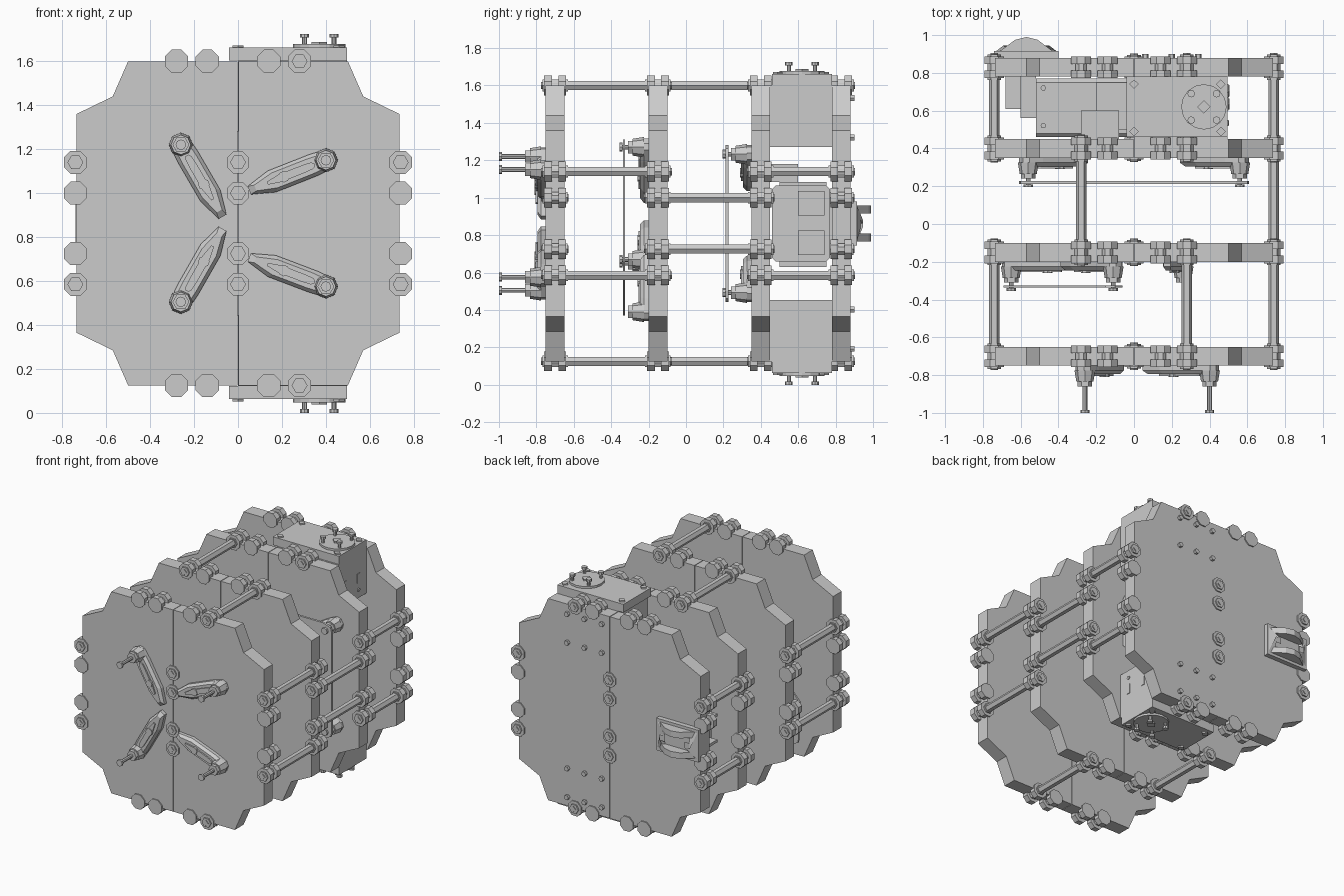
import bpy, bmesh, math
from mathutils import Vector

if "Cube" in bpy.data.objects:
    bpy.data.objects.remove(bpy.data.objects["Cube"])

CZ = 0.8625                      # height of the long axis
PLATES = [(-0.75, -0.65), (-0.2, -0.1), (0.35, 0.45), (0.78, 0.88)]


def finish(bm, name):
    bmesh.ops.recalc_face_normals(bm, faces=bm.faces)
    me = bpy.data.meshes.new(name)
    bm.to_mesh(me)
    bm.free()
    ob = bpy.data.objects.new(name, me)
    bpy.context.collection.objects.link(ob)
    return ob


def place(a, b, t, axis):
    return {'x': (t, a, b), 'y': (a, t, b), 'z': (a, b, t)}[axis]


def loft(bm, p0, p1, t0, t1, axis='y'):
    """Closed solid between two matching outlines at t0 and t1."""
    v0 = [bm.verts.new(place(a, b, t0, axis)) for a, b in p0]
    v1 = [bm.verts.new(place(a, b, t1, axis)) for a, b in p1]
    bm.faces.new(v0)
    bm.faces.new(v1[::-1])
    n = len(v0)
    for i in range(n):
        bm.faces.new((v0[i], v0[(i + 1) % n], v1[(i + 1) % n], v1[i]))


def prism(bm, pts, t0, t1, axis='y'):
    loft(bm, pts, pts, t0, t1, axis)


def ngon(a, b, r, n, turn=0.0):
    return [(a + r * math.cos(turn + 2 * math.pi * i / n),
             b + r * math.sin(turn + 2 * math.pi * i / n)) for i in range(n)]


def cyl(bm, a, b, r, t0, t1, n=8, axis='y', turn=0.0):
    prism(bm, ngon(a, b, r, n, turn), t0, t1, axis)


def box(bm, x0, x1, y0, y1, z0, z1):
    prism(bm, [(x0, z0), (x1, z0), (x1, z1), (x0, z1)], y0, y1)


# Main plates, each in two halves with a fine seam
half = [(0.002, .7375), (.5, .7375), (.57, .5775), (.735, .4975)]
half += [(x, -z) for x, z in reversed(half)]
for i, (lo, hi) in enumerate(PLATES):
    bm = bmesh.new()
    for s in (1, -1):
        prism(bm, [(s * x, CZ + z) for x, z in half], lo, hi)
    finish(bm, f"plate_{i + 1}")

# Edge bosses: two octagonal flanges with a narrower hub
edge = [(x, CZ + s * .7375) for x in (-.28, -.14, .14, .28) for s in (1, -1)]
edge += [(s * .74, CZ + h) for h in (.2775, .1375, -.1375, -.2775) for s in (1, -1)]
centre = [(0, CZ + h) for h in (.2775, .1375, -.1375, -.2775)]
bm = bmesh.new()
for lo, hi in PLATES:
    for x, z in edge:
        t = math.pi / 8
        cyl(bm, x, z, .057, lo - .008, lo + .033, 8, turn=t)
        cyl(bm, x, z, .057, hi - .033, hi + .008, 8, turn=t)
        cyl(bm, x, z, .032, lo, hi, 8, turn=t)
    for x, z in centre:
        cyl(bm, x, z, .055, lo - .008, hi + .008, 8, turn=math.pi / 8)
finish(bm, "edge_bosses")

# Spacer rods, hexagonal, with nuts outside the plates
outer = [(s * .74, CZ + h) for s in (1, -1) for h in (.2775, -.2775)]
sets = [outer + [(.28, 1.6), (.28, .125)],
        [(.74, CZ + .1375), (.74, CZ - .1375), (-.28, 1.6), (-.28, .125)],
        outer + [(.28, 1.6), (.28, .125)]]
rods, nuts = bmesh.new(), bmesh.new()
for i, spots in enumerate(sets):
    y0, y1 = PLATES[i][1], PLATES[i + 1][0]
    for x, z in spots:
        cyl(rods, x, z, .028, y0, y1, 6)
        for lo, hi in (PLATES[i], PLATES[i + 1]):
            cyl(nuts, x, z, .036, lo - .018, hi + .018, 6)
            cyl(nuts, x, z, .02, lo - .024, hi + .024, 4)
for lo, hi in PLATES:
    for x, z in centre:
        cyl(nuts, x, z, .036, lo - .016, hi + .016, 6)
        cyl(nuts, x, z, .02, lo - .022, hi + .022, 4)
finish(rods, "spacer_rods")
finish(nuts, "rod_nuts")


def arm(bm, inner, tip, y, reach):
    """Crank arm on a plate face at y, with a pivot screw of given reach."""
    a, d = Vector(inner), Vector(tip) - Vector(inner)
    L = d.length
    u = d / L
    v = Vector((-u.y, u.x))

    def shape(k, w):
        prof = [(-.02, .02), (.09, .052), (L - .06, .052), (L + .02, .045), (L + .045, .02)]
        prof += [(p, -q) for p, q in reversed(prof)]
        return [tuple(a + u * (L / 2 + (p - L / 2) * k) + v * q * w) for p, q in prof]
    prism(bm, shape(1, 1), y, y - .025)
    loft(bm, shape(1, 1), shape(.85, .7), y - .025, y - .045)
    prism(bm, shape(.55, .35), y - .045, y - .055)
    mid = a + d * .42
    cyl(bm, mid.x, mid.y, .026, y, y - .06, 8)
    # stepped foot and pivot screw
    loft(bm, ngon(*tip, .055, 8), ngon(*tip, .045, 8), y - .025, y - .085)
    cyl(bm, *tip, .038, y - .085, y - .11, 6)
    cyl(bm, *tip, .013, y - .11, y - reach, 8)
    cyl(bm, *tip, .024, y - reach + .015, y - reach, 8)


bm = bmesh.new()
for inner, tip in [((-.08, .91), (-.26, 1.22)), ((.07, 1.02), (.40, 1.15)),
                   ((-.08, .82), (-.26, .505)), ((.07, .70), (.40, .575))]:
    arm(bm, inner, tip, -.75, .25)
finish(bm, "front_crank_arms")

bm = bmesh.new()
for inner, tip in [((-.32, .78), (-.65, .65)), ((-.36, 1.0), (-.11, 1.27)), ((-.36, .85), (-.11, .67))]:
    arm(bm, inner, tip, -.2, .155)
arm(bm, (.18, .67), (.26, .39), -.2, .09)
finish(bm, "second_crank_arms")
bm = bmesh.new()
prism(bm, [(-.68, .40), (-.62, .37), (-.1, .60), (-.06, .66), (-.06, 1.26), (-.1, 1.31),
           (-.15, 1.3), (-.69, .70)], -.325, -.337)
finish(bm, "second_link_plate")

bm = bmesh.new()
for s in (1, -1):
    for h in (1, -1):
        arm(bm, (s * .27, CZ + h * .2), (s * .56, CZ + h * .37), .35, .155)
finish(bm, "third_crank_arms")
bm = bmesh.new()
link = [(.61, .36), (.6, .40), (.54, .42)]
quad = [(x, z) for x, z in link] + [(-x, z) for x, z in reversed(link)]
quad += [(-x, -z) for x, z in link] + [(x, -z) for x, z in reversed(link)]
prism(bm, [(x, CZ + z) for x, z in quad], .228, .212)
finish(bm, "third_link_plate")

# Upper and lower motors, mirrored about the long axis
for s, name in ((1, "upper_motor"), (-1, "lower_motor")):
    def H(h):
        return CZ + s * h
    bm = bmesh.new()
    box(bm, .0, .495, .45, .78, H(.41), H(.74))
    box(bm, -.04, .495, .46, .78, H(.74), H(.80))
    cyl(bm, .37, .62, .12, H(.80), H(.815), 16, 'z')
    cyl(bm, .37, .62, .035, H(.815), H(.825), 4, 'z')
    for x in (.0, .46):
        for y in (.49, .74):
            cyl(bm, x, y, .025, H(.80), H(.81), 4, 'z')
    for dx in (-.067, .067):
        for dy in (-.07, .07):
            cyl(bm, .37 + dx, .62 + dy, .011, H(.815), H(.86), 8, 'z')
            cyl(bm, .37 + dx, .62 + dy, .02, H(.845), H(.8625), 8, 'z')
    for y in (.535, .685):      # side slots and screws
        box(bm, .495, .499, y - .015, y + .015, H(.52), H(.59))
        cyl(bm, y, H(.47), .013, .495, .502, 8, 'x')
    finish(bm, name)

# Central control box with chamfered corners and hole pads
bm = bmesh.new()
c = [(.46, .68), (.48, .66), (.75, .66), (.77, .68), (.77, 1.045), (.75, 1.065), (.48, 1.065), (.46, 1.045)]
prism(bm, c, -.52, .48, 'x')
for z in (.76, .97):
    box(bm, .48, .5, .6, .74, z - .065, z + .065)
    for y in (.635, .705):
        for dz in (-.03, .03):
            cyl(bm, y, z + dz, .03, .5, .506, 4, 'x')
box(bm, -.2, .2, .5, .75, 1.065, 1.085)
box(bm, -.2, .2, .5, .75, .63, .66)
box(bm, -.28, -.08, .45, .6, 1.085, 1.18)
for y in (.52, .72):
    cyl(bm, -.48, y, .015, 1.065, 1.075, 6, 'z')
finish(bm, "control_box")

# Side bracket beside the control box
bm = bmesh.new()
box(bm, -.6, -.52, .56, .78, .72, 1.0)
box(bm, -.68, -.6, .61, .78, .76, .78)
box(bm, -.68, -.6, .61, .78, .95, .97)
finish(bm, "side_bracket")

# Rear coupling: base, sloped sides and two prongs
bm = bmesh.new()
box(bm, -.74, -.4, .88, .915, .745, .98)
for s in (1, -1):
    z = CZ + s * .075
    prism(bm, [(-.71, .915), (-.43, .915), (-.51, .975), (-.57, .99), (-.63, .975)],
          z - .022, z + .022, 'z')
    x = -.57 + s * .13
    loft(bm, [(x - .03, .77), (x + .03, .77), (x + .03, .955), (x - .03, .955)],
         ngon(x - s * .03, CZ, .03, 4, math.pi / 4), .915, .945)
finish(bm, "rear_coupling")

# Small screw heads on the rear plate
bm = bmesh.new()
for x in (.06, .2, .34):
    for h in (.67, .46):
        for s in (1, -1):
            cyl(bm, x, CZ + s * h, .018, .87, .9, 6)
            cyl(bm, x + .03, CZ + s * h, .018, .745, .78, 6)
finish(bm, "rear_screws")
